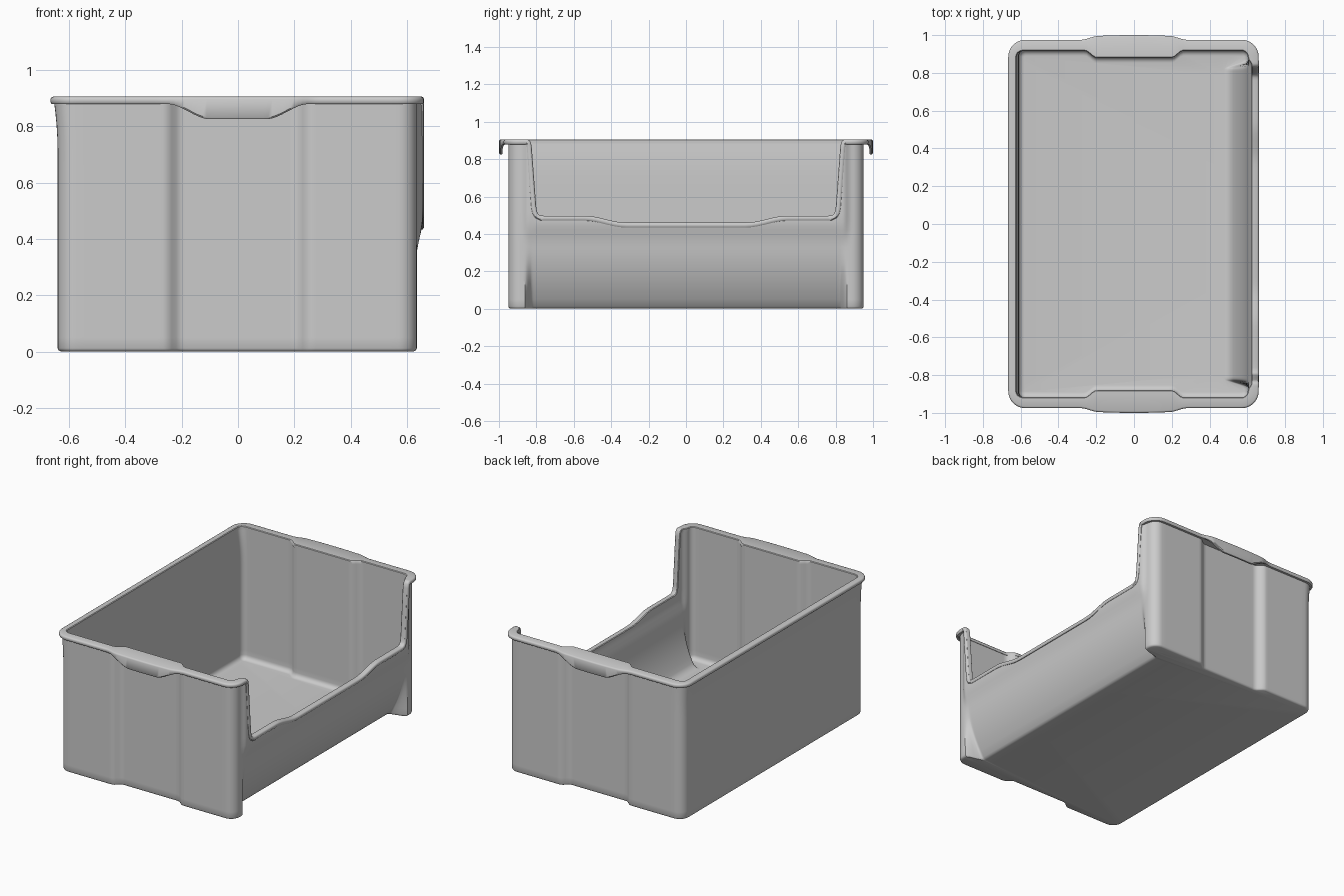
import bpy, bmesh, math
from mathutils import Vector

if "Cube" in bpy.data.objects:
    bpy.data.objects.remove(bpy.data.objects["Cube"])

XF, XB, YS, R, TOP, THICK = 0.635, -0.64, 0.95, 0.065, 0.905, 0.03


def smooth(a, b, v):
    t = max(0.0, min(1.0, (v - a) / (b - a)))
    return t * t * (3 - 2 * t)


def lerp_steps(a, b, n):
    return [a + (b - a) * i / n for i in range(n + 1)]


# Half outline as columns: x, y, outward normal, wall height
cols = []
for y in lerp_steps(0, 0.76, 24):                       # low front edge
    cols.append((XF, y, 1, 0, 0.46 + 0.037 * smooth(0.32, 0.54, y)))
for y, h in [(0.775, .498), (0.788, .504), (0.796, .518), (0.801, .545), (0.809, .65),
             (0.817, .76), (0.825, .865), (0.830, .890), (0.840, .902), (0.850, TOP),
             (0.860, TOP), (0.872, TOP)]:               # sloping notch side and pillar
    cols.append((XF, y, 1, 0, h))


def corner(cx, cy, a0, a1):
    for a in lerp_steps(math.radians(a0), math.radians(a1), 8):
        cols.append((cx + R * math.cos(a), cy + R * math.sin(a), math.cos(a), math.sin(a), TOP))


corner(XF - R, YS - R, 0, 90)
for x in lerp_steps(XF - R - 0.03, XB + R + 0.03, 70):  # side wall with shallow recess
    cols.append((x, YS - 0.037 * (1 - smooth(0.2, 0.26, abs(x))), 0, 1, TOP))
corner(XB + R, YS - R, 90, 180)
for y in lerp_steps(0.85, 0, 8):
    cols.append((XB, y, -1, 0, TOP))


def surf(c, z, off):
    """Point on the wall, moved inward by off."""
    x, y, nx, ny, h = c
    if nx > 0.99:
        panel = 1 - smooth(0.82, 0.862, y)
        off += 0.115 * panel * max(0, 1 - z / 0.4) ** 2.2       # curved front underside
        off -= 0.02 * smooth(0.34, 0.47, z) * (1 - smooth(0.84, 0.885, y))
    elif nx < 0:
        off -= 0.015 * nx * nx * max(0, (z - 0.7) / 0.2) ** 2   # back wall flare
    return Vector((x - nx * off, y - ny * off, z))


def finish(name, bm):
    bmesh.ops.recalc_face_normals(bm, faces=bm.faces)
    me = bpy.data.meshes.new(name)
    bm.to_mesh(me)
    bm.free()
    ob = bpy.data.objects.new(name, me)
    bpy.context.collection.objects.link(ob)
    mod = ob.modifiers.new("mirror", 'MIRROR')
    mod.use_axis = (False, True, False)
    bpy.ops.object.select_all(action='DESELECT')
    ob.select_set(True)
    bpy.context.view_layer.objects.active = ob
    bpy.ops.object.shade_smooth_by_angle(angle=math.radians(40))
    return ob


def skin(bm, grid, closed=False):
    for a, b in zip(grid, grid[1:]):
        n = len(a)
        for i in range(n if closed else n - 1):
            j = (i + 1) % n
            bm.faces.new((a[i], a[j], b[j], b[i]))


# Bin body: outer wall, inner wall with floor fillet, two floor faces
def column_points(c, inner):
    top = c[4] - 0.008
    if inner:
        r = 0.03
        rows = [(0.03 + r * (1 - math.cos(a)), THICK + r * (1 - math.sin(a)))
                for a in lerp_steps(0, math.pi / 2, 5)]
        off = THICK
    else:
        rows = [(0, 0.012), (0.004, 0.004), (0.012, 0), (0.05, 0)]
        off = 0
    rows += [(z, off) for z in lerp_steps(0.09, 0.42, 11)]
    rows += [(z, off) for z in lerp_steps(0.42, top, 10)[1:]]
    return [surf(c, z, o) for z, o in rows]


bm = bmesh.new()
for inner in (False, True):
    grid = [[bm.verts.new(p) for p in column_points(c, inner)] for c in cols]
    skin(bm, grid)
    bm.faces.new([g[0] for g in grid])
# explicit orientation: outer skin faces out, inner skin faces in
body = finish("bin_body", bm)

# Rim: lip swept along the top edge, widening into a grip on each side
bm = bmesh.new()
path = [surf(c, c[4], 0) for c in cols]
grid = []
for i, c in enumerate(cols):
    x, y, nx, ny, h = c
    n = Vector((nx, ny, 0))
    t = path[min(i + 1, len(path) - 1)] - path[max(i - 1, 0)]
    up = n.cross(t).normalized()
    if ny > 0.999:
        ax = abs(x)
        outer = 0.975 + 0.02 * (1 - smooth(0.19, 0.28, ax)) + 0.005 * max(0, 1 - (ax / 0.2) ** 2)
        w = outer - y
        s = 0.026 + 0.054 * (1 - smooth(0.1, 0.25, ax))
    else:
        flat = 0.01 if nx < 0 else 0.006 + 0.019 * smooth(0.84, 0.885, y)
        w = flat * nx * nx + 0.025 * ny * ny
        s = 0.026
    prof = [(-THICK - 0.003, -0.004), (-THICK + 0.001, 0), (w - 0.009, 0), (w - 0.003, -0.003),
            (w, -0.009), (w, 0.006 - s), (w - 0.005, -s), (w - 0.016, -s),
            (w - 0.018, -0.022), (-THICK - 0.003, -0.022)]
    grid.append([bm.verts.new(path[i] + n * o + up * d) for o, d in prof])
skin(bm, grid, closed=True)
rim = finish("rim_with_grips", bm)
